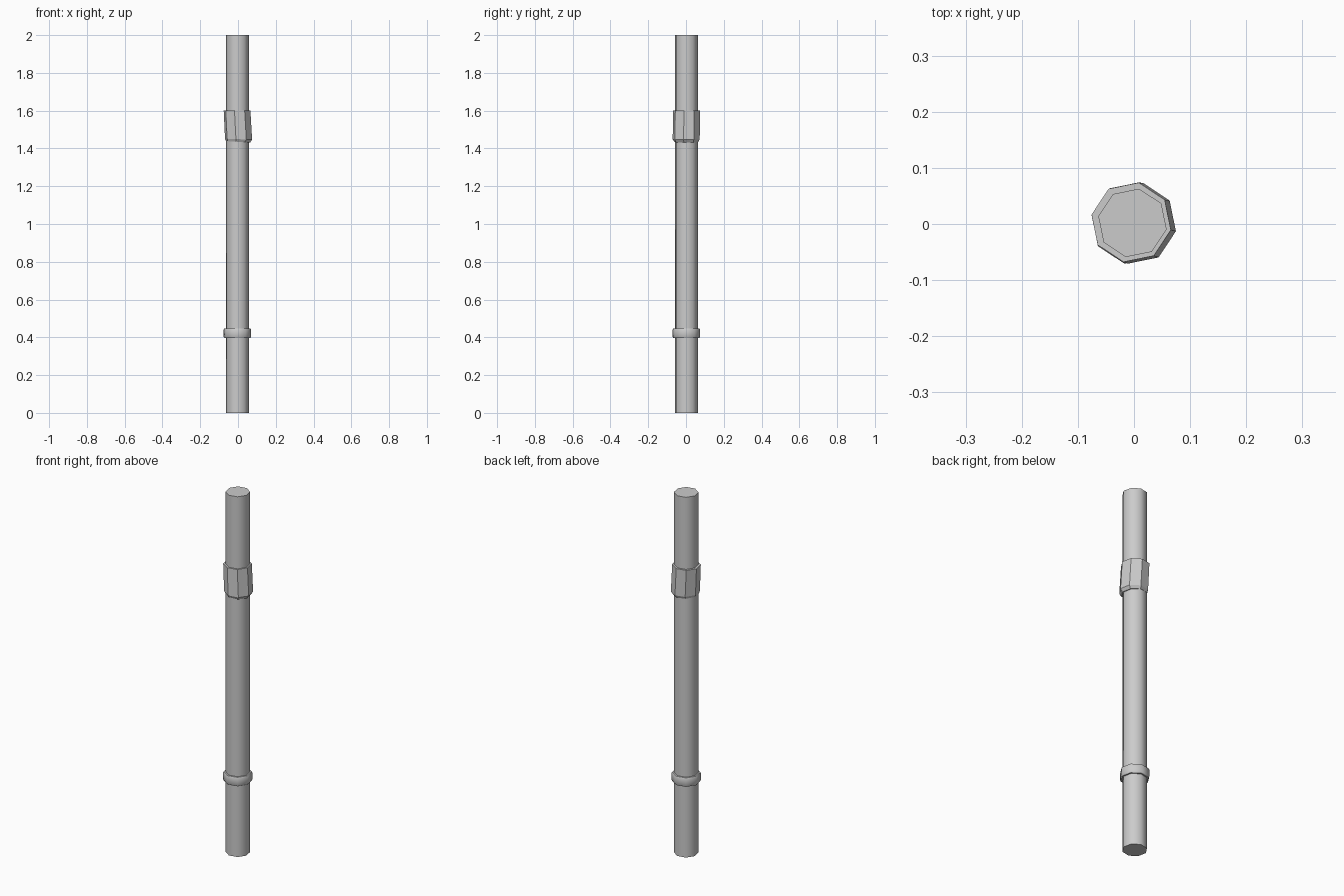
import bpy, bmesh, math

if "Cube" in bpy.data.objects:
    bpy.data.objects.remove(bpy.data.objects["Cube"])

SIDES = 8
TURN = math.radians(-11)


def lathe(name, rings, smooth):
    """Loft octagon rings given as (centre x, centre y, z, radius, tilt along x)."""
    bm = bmesh.new()
    loops = []
    for cx, cy, z, r, tilt in rings:
        loop = []
        for i in range(SIDES):
            a = TURN + i * math.tau / SIDES
            dx, dy = r * math.cos(a), r * math.sin(a)
            loop.append(bm.verts.new((cx + dx, cy + dy, z + tilt * dx)))
        loops.append(loop)
    for low, high in zip(loops, loops[1:]):
        for i in range(SIDES):
            j = (i + 1) % SIDES
            bm.faces.new((low[i], low[j], high[j], high[i]))
    bm.faces.new(loops[0][::-1])
    bm.faces.new(loops[-1])
    bmesh.ops.recalc_face_normals(bm, faces=bm.faces)
    mesh = bpy.data.meshes.new(name)
    bm.to_mesh(mesh)
    bm.free()
    obj = bpy.data.objects.new(name, mesh)
    bpy.context.collection.objects.link(obj)
    if smooth:
        bpy.ops.object.select_all(action='DESELECT')
        obj.select_set(True)
        bpy.context.view_layer.objects.active = obj
        bpy.ops.object.shade_smooth_by_angle(angle=math.radians(50))
    return obj


# Long octagonal pole
lathe("shaft", [(-0.0027, 0.002, 0.0, 0.062, 0),
                (-0.0027, 0.002, 2.0, 0.062, 0)], True)

# Narrow band near the foot
lathe("lower_ring", [(-0.003, 0.002, 0.396, 0.070, 0),
                     (-0.003, 0.002, 0.403, 0.074, 0),
                     (-0.003, 0.002, 0.440, 0.074, 0),
                     (-0.003, 0.002, 0.446, 0.071, 0)], True)

# Slightly skewed collar with a chamfered lower rim
lathe("upper_collar", [(0.000, 0.001, 1.435, 0.065, -0.06),
                       (0.003, 0.001, 1.449, 0.073, -0.03),
                       (-0.005, 0.003, 1.600, 0.072, 0)], False)
